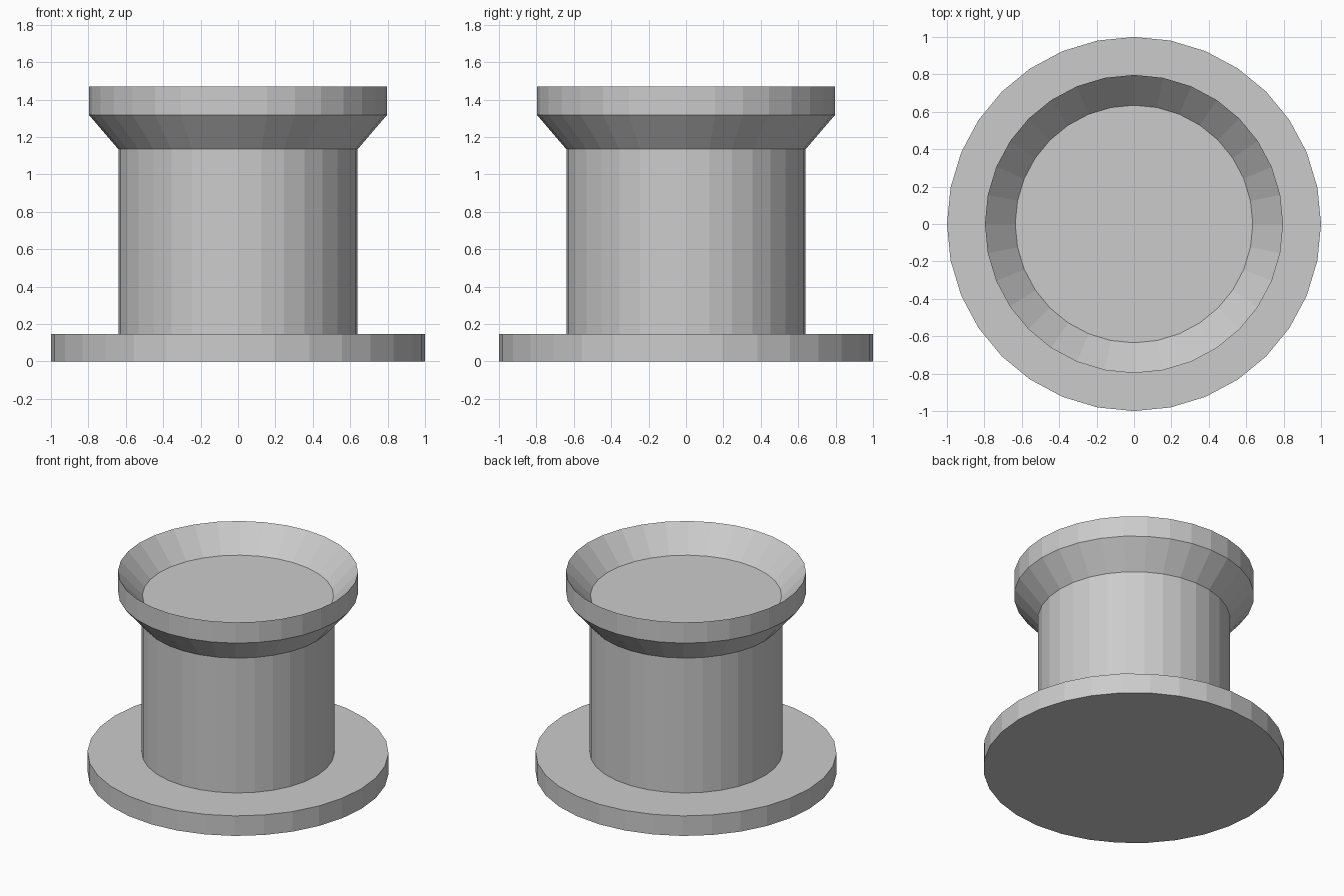
import bpy, bmesh
from math import cos, sin, tau

if "Cube" in bpy.data.objects:
    bpy.data.objects.remove(bpy.data.objects["Cube"])

SIDES = 32


def lathe(name, profile):
    """Turn a (radius, z) profile around z with flat facets and capped ends."""
    bm = bmesh.new()
    rings = [[bm.verts.new((r * cos(tau * i / SIDES), r * sin(tau * i / SIDES), z))
              for i in range(SIDES)] for r, z in profile]
    for low, high in zip(rings, rings[1:]):
        for i in range(SIDES):
            j = (i + 1) % SIDES
            bm.faces.new((low[i], low[j], high[j], high[i]))
    bm.faces.new(rings[0][::-1])
    bm.faces.new(rings[-1])
    bmesh.ops.recalc_face_normals(bm, faces=bm.faces)
    mesh = bpy.data.meshes.new(name)
    bm.to_mesh(mesh)
    bm.free()
    obj = bpy.data.objects.new(name, mesh)
    bpy.context.collection.objects.link(obj)
    return obj


# One continuous skin: base disc, column, flared rim, sloped inside and sunken floor
lathe("round_pedestal", [
    (1.0, 0.0), (1.0, 0.147),        # base disc
    (0.64, 0.147), (0.64, 1.135),    # column
    (0.797, 1.318), (0.797, 1.47),   # flare and thin-edged rim
    (0.635, 1.295),                  # inner slope down to the floor
])
